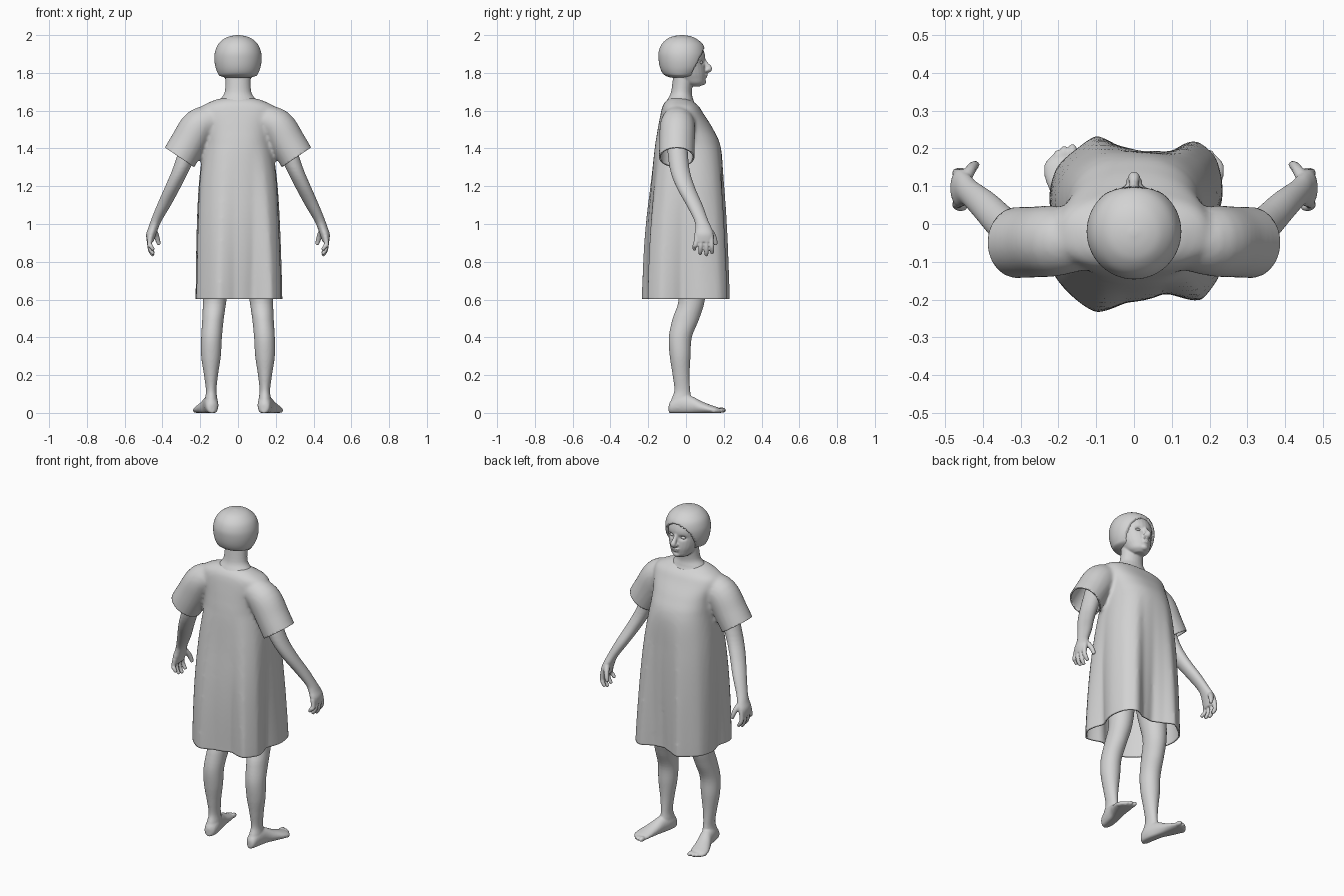
import bpy, bmesh, math
from mathutils import Vector

if "Cube" in bpy.data.objects:
    bpy.data.objects.remove(bpy.data.objects["Cube"])

grey = bpy.data.materials.new("plain_grey")
grey.diffuse_color = (0.65, 0.65, 0.65, 1)
grey.use_nodes = True
grey.node_tree.nodes["Principled BSDF"].inputs["Base Color"].default_value = grey.diffuse_color


def spline(keys, steps=5):
    """Catmull-Rom interpolation through equal-length tuples."""
    out = []
    for i in range(len(keys) - 1):
        a, b, c, d = (keys[min(max(j, 0), len(keys) - 1)] for j in range(i - 1, i + 3))
        for k in range(steps):
            t = k / steps
            out.append(tuple(q + 0.5 * t * (r - p + t * (2*p - 5*q + 4*r - s + t * (3*(q - r) + s - p)))
                             for p, q, r, s in zip(a, b, c, d)))
    return out + [keys[-1]]


def skin(bm, rings):
    """Closed surface through rings of points."""
    vs = [[bm.verts.new(p) for p in ring] for ring in rings]
    n = len(vs[0])
    for a, b in zip(vs, vs[1:]):
        for i in range(n):
            bm.faces.new((a[i], a[(i+1) % n], b[(i+1) % n], b[i]))
    bm.faces.new(vs[0][::-1])
    bm.faces.new(vs[-1])


def ellipse(c, u, v, n=28):
    return [c + u * math.cos(2*math.pi*i/n) + v * math.sin(2*math.pi*i/n) for i in range(n)]


def stack(bm, keys, n=28):
    """Horizontal ellipses: (z, x, y, rx, ry)."""
    skin(bm, [ellipse(Vector((x, y, z)), Vector((rx, 0, 0)), Vector((0, ry, 0)), n)
              for z, x, y, rx, ry in spline(keys)])


def tube(bm, keys, n=20):
    """Round tube along a path: (x, y, z, r)."""
    ks = spline(keys)
    rings = []
    for i, k in enumerate(ks):
        d = Vector(ks[min(i+1, len(ks)-1)][:3]) - Vector(ks[max(i-1, 0)][:3])
        u = Vector((0, 1, 0)).cross(d)
        if u.length < 0.3 * d.length:
            u = Vector((1, 0, 0)).cross(d)
        u.normalize()
        rings.append(ellipse(Vector(k[:3]), u * k[3], d.normalized().cross(u) * k[3], n))
    skin(bm, rings)


def ball(bm, c, r):
    new = bmesh.ops.create_uvsphere(bm, u_segments=20, v_segments=12, radius=1)["verts"]
    for v in new:
        v.co = Vector(c) + Vector(a * b for a, b in zip(v.co, r))


def finish(bm, name, mirror=False):
    bmesh.ops.recalc_face_normals(bm, faces=bm.faces[:])
    for f in bm.faces:
        f.smooth = True
    me = bpy.data.meshes.new(name)
    bm.to_mesh(me)
    bm.free()
    me.materials.append(grey)
    ob = bpy.data.objects.new(name, me)
    bpy.context.collection.objects.link(ob)
    if mirror:
        ob.modifiers.new("mirror", 'MIRROR').use_mirror_merge = False
    return ob


def fuse(bm, voxel, smooth):
    """Melt overlapping parts into one smooth skin."""
    ob = finish(bm, "temporary")
    m = ob.modifiers.new("remesh", 'REMESH')
    m.mode, m.voxel_size = 'VOXEL', voxel
    m = ob.modifiers.new("smooth", 'SMOOTH')
    m.factor, m.iterations = 0.5, smooth
    dg = bpy.context.evaluated_depsgraph_get()
    me = bpy.data.meshes.new_from_object(ob.evaluated_get(dg))
    out = bmesh.new()
    out.from_mesh(me)
    bpy.data.objects.remove(ob)
    bpy.data.meshes.remove(me)
    return out


# Dress body: smooth chest blending into a folded hem
hem = [(.2, -.02), (.235, .08), (.215, .18), (.16, .225), (.09, .185), (.02, .175), (-.04, .205),
       (-.1, .235), (-.15, .2), (-.205, .15), (-.225, .07), (-.2, -.02), (-.22, -.12), (-.165, -.19),
       (-.1, -.235), (-.02, -.205), (.08, -.175), (.175, -.205), (.23, -.13)]
polar = sorted((math.atan2(y, x) % math.tau, math.hypot(x, y)) for x, y in hem)
polar = [(polar[-1][0] - math.tau, polar[-1][1])] + polar + [(polar[0][0] + math.tau, polar[0][1])]


def hem_radius(a):
    for (a0, r0), (a1, r1) in zip(polar, polar[1:]):
        if a0 <= a <= a1:
            return r0 + (r1 - r0) * (a - a0) / (a1 - a0)


bm = bmesh.new()
rings = []
for z, w, f, b in spline([(.54, .225, .225, .225), (.8, .22, .215, .215), (1.0, .215, .205, .2),
                          (1.2, .205, .195, .18), (1.4, .185, .185, .165), (1.5, .185, .145, .15),
                          (1.58, .205, .095, .135), (1.62, .195, .07, .125), (1.645, .15, .042, .112),
                          (1.663, .1, .01, .09), (1.67, .03, -.02, .06)], 6):
    t = min(max((1.42 - z) / 0.8, 0), 1)
    d, cy, ring = (f + b) / 2, (f - b) / 2, []
    for i in range(96):
        a = math.tau * i / 96
        c, s = math.cos(a), math.sin(a)
        r = (abs(c / w) ** 2.4 + abs(s / d) ** 2.4) ** (-1 / 2.4)
        r += (hem_radius(a) - r) * t
        ring.append((r * c, cy + r * s, z))
    rings.append(ring)
skin(bm, rings)
# Sleeves
for s in (1, -1):
    tube(bm, [(s*.12, -.045, 1.555, .075), (s*.205, -.045, 1.52, .093),
              (s*.27, -.048, 1.42, .094), (s*.34, -.05, 1.3, .094)], 32)
bm = fuse(bm, 0.011, 5)
# Open the hem and the cuffs
bmesh.ops.bisect_plane(bm, geom=bm.verts[:] + bm.edges[:] + bm.faces[:], plane_co=(0, 0, .602),
                       plane_no=(0, 0, -1), clear_outer=True)
for s in (1, -1):
    faces = [f for f in bm.faces if f.calc_center_median().x * s > .208 and f.calc_center_median().z > 1.22]
    geom = list({e for f in faces for e in f.edges} | {v for f in faces for v in f.verts}) + faces
    bmesh.ops.bisect_plane(bm, geom=geom, plane_co=(s*.305, -.05, 1.35),
                           plane_no=(s*.56, 0, -.83), clear_outer=True)
dress = finish(bm, "dress")
m = dress.modifiers.new("cloth", 'SOLIDIFY')
m.thickness, m.offset = 0.008, -1

# Head with neck, nose, lips and chin
bm = bmesh.new()
stack(bm, [(1.728, 0, .045, .03, .03), (1.745, 0, .036, .054, .06), (1.77, 0, .02, .069, .083),
           (1.8, 0, .005, .083, .1), (1.85, 0, -.005, .095, .105), (1.9, 0, -.01, .1, .109),
           (1.95, 0, -.015, .085, .09), (1.975, 0, -.015, .04, .045)])
stack(bm, [(1.58, 0, -.04, .08, .05), (1.63, 0, -.035, .115, .08), (1.66, 0, -.03, .095, .068),
           (1.7, 0, -.024, .07, .055), (1.79, 0, -.012, .066, .055)])
tube(bm, [(0, .09, 1.875, .01), (0, .108, 1.845, .012), (0, .123, 1.822, .016), (0, .105, 1.808, .012)])
for s in (1, -1):
    ball(bm, (s*.013, .11, 1.815), (.01, .012, .009))
ball(bm, (0, .1, 1.79), (.026, .016, .007))
ball(bm, (0, .098, 1.778), (.022, .015, .007))
ball(bm, (0, .085, 1.752), (.025, .022, .018))
bm = fuse(bm, 0.0045, 3)
for v in bm.verts:  # eye sockets
    if v.co.y > .03:
        v.co.y -= .014 * math.exp(-((abs(v.co.x) - .037) / .018) ** 2 - ((v.co.z - 1.856) / .012) ** 2)
finish(bm, "head")
bm = bmesh.new()
ball(bm, (.037, .078, 1.855), (.016, .011, .008))
finish(bm, "eyes", mirror=True)

# Bobbed hair, pushed inwards around the face opening
bm = bmesh.new()
stack(bm, [(1.776, 0, -.03, .07, .055), (1.785, 0, -.028, .097, .08), (1.8, 0, -.025, .108, .1),
           (1.83, 0, -.021, .119, .117), (1.87, 0, -.02, .125, .125), (1.91, 0, -.02, .122, .125),
           (1.95, 0, -.02, .106, .11), (1.98, 0, -.022, .075, .078), (1.994, 0, -.022, .042, .045),
           (2.0, 0, -.022, .008, .008)], 96)
for v in bm.verts:
    if v.co.z < 1.93 and v.co.y > .03 + (v.co.z - 1.79) * .5:
        v.co.x *= .7
        v.co.y = -.02 + (v.co.y + .02) * .7
finish(bm, "hair")

# Arm with hand
bm = bmesh.new()
stack(bm, [(1.46, .235, -.05, .055, .055), (1.3, .297, -.035, .046, .052), (1.2, .343, -.004, .042, .049),
           (1.1, .392, .045, .037, .043), (1.02, .432, .08, .029, .037), (.98, .448, .092, .027, .043),
           (.945, .46, .095, .026, .05), (.905, .465, .096, .018, .047)])
for y0, y1, z1 in ((.057, .045, .862), (.083, .076, .84), (.108, .108, .833), (.132, .138, .845)):
    tube(bm, [(.463, y0, .935, .014), (.469, (y0 + y1) / 2, .89, .0125),
              (.461, y1, z1 + .02, .0115), (.447, y1, z1, .009)], 12)
tube(bm, [(.45, .115, .975, .018), (.435, .14, .945, .015), (.425, .153, .915, .013), (.418, .157, .89, .01)], 12)
finish(fuse(bm, 0.0045, 2), "arms", mirror=True)

# Leg with foot and toes
bm = bmesh.new()
stack(bm, [(.95, .1, .0, .085, .1), (.75, .112, .02, .076, .085), (.6, .123, .03, .063, .07),
           (.5, .132, .0, .057, .071), (.4, .14, -.03, .055, .061), (.3, .143, -.031, .052, .055),
           (.2, .143, -.026, .037, .045), (.12, .142, -.02, .028, .042), (.07, .142, -.025, .033, .053),
           (.025, .142, -.035, .036, .05)])
foot = []
for y, x, hw, h in spline([(-.09, .136, .012, .045), (-.075, .137, .03, .07), (-.03, .142, .037, .1),
                           (.03, .155, .036, .088), (.08, .172, .042, .062), (.13, .187, .048, .042),
                           (.165, .193, .045, .03), (.18, .194, .035, .02)]):
    ring = ellipse(Vector((x, y, h * .45)), Vector((hw, -hw * .25, 0)), Vector((0, 0, h * .55)))
    foot.append([(p.x, p.y, max(p.z, 0)) for p in ring])
skin(bm, foot)
for i, (x, y) in enumerate(((.163, .187), (.185, .184), (.202, .175), (.216, .162), (.228, .147))):
    r = .0145 - i * .0012
    ball(bm, (x, y, r), (r, .026 - i * .002, r))
finish(fuse(bm, 0.0055, 3), "legs", mirror=True)
